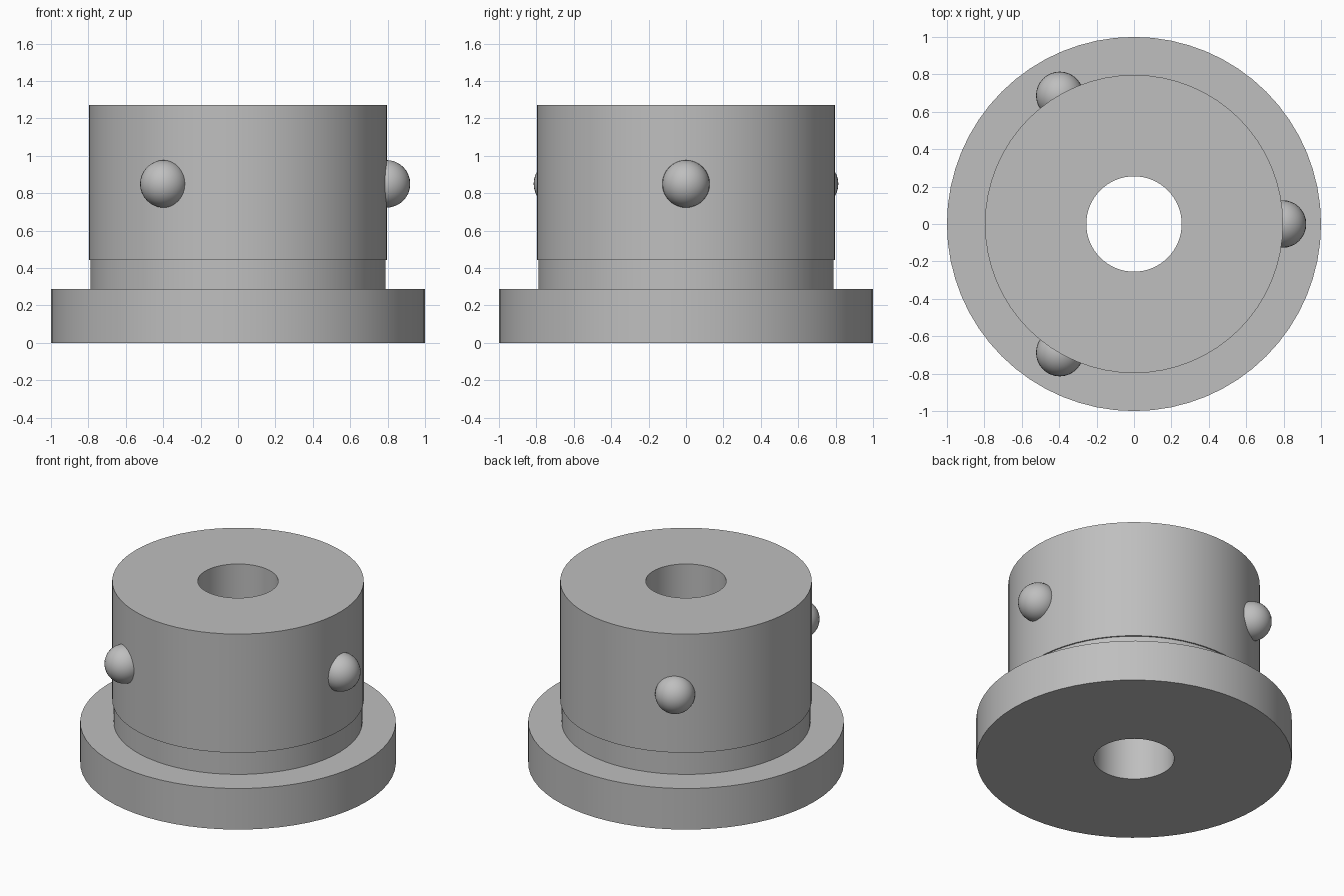
import bpy, bmesh, math

if "Cube" in bpy.data.objects:
    bpy.data.objects.remove(bpy.data.objects["Cube"])

grey = bpy.data.materials.new("grey_metal")
grey.diffuse_color = (0.52, 0.52, 0.52, 1)
grey.use_nodes = True
grey.node_tree.nodes["Principled BSDF"].inputs["Base Color"].default_value = grey.diffuse_color


def finish(bm, name):
    bmesh.ops.recalc_face_normals(bm, faces=bm.faces)
    mesh = bpy.data.meshes.new(name)
    bm.to_mesh(mesh)
    bm.free()
    mesh.materials.append(grey)
    obj = bpy.data.objects.new(name, mesh)
    bpy.context.collection.objects.link(obj)
    bpy.ops.object.select_all(action='DESELECT')
    obj.select_set(True)
    bpy.context.view_layer.objects.active = obj
    bpy.ops.object.shade_smooth_by_angle(angle=math.radians(30))
    return obj


# Stepped hub body: lathe a closed profile of (radius, height) points
BORE, SIDES = 0.255, 64
profile = [(BORE, 0), (1.0, 0), (1.0, 0.287), (0.788, 0.287),
           (0.788, 0.442), (0.797, 0.442), (0.797, 1.272), (BORE, 1.272)]
bm = bmesh.new()
rings = []
for i in range(SIDES):
    a = 2 * math.pi * i / SIDES
    rings.append([bm.verts.new((r * math.cos(a), r * math.sin(a), z)) for r, z in profile])
n = len(profile)
for i in range(SIDES):
    p, q = rings[i], rings[(i + 1) % SIDES]
    for k in range(n):
        m = (k + 1) % n
        bm.faces.new((p[k], q[k], q[m], p[m]))
finish(bm, "flanged_hub")

# Three locating balls set into the upper wall
for i in range(3):
    a = 2 * math.pi * i / 3
    bm = bmesh.new()
    bmesh.ops.create_uvsphere(bm, u_segments=32, v_segments=16, radius=0.127)
    ball = finish(bm, f"locating_ball_{i + 1}")
    ball.location = (0.794 * math.cos(a), 0.794 * math.sin(a), 0.85)
